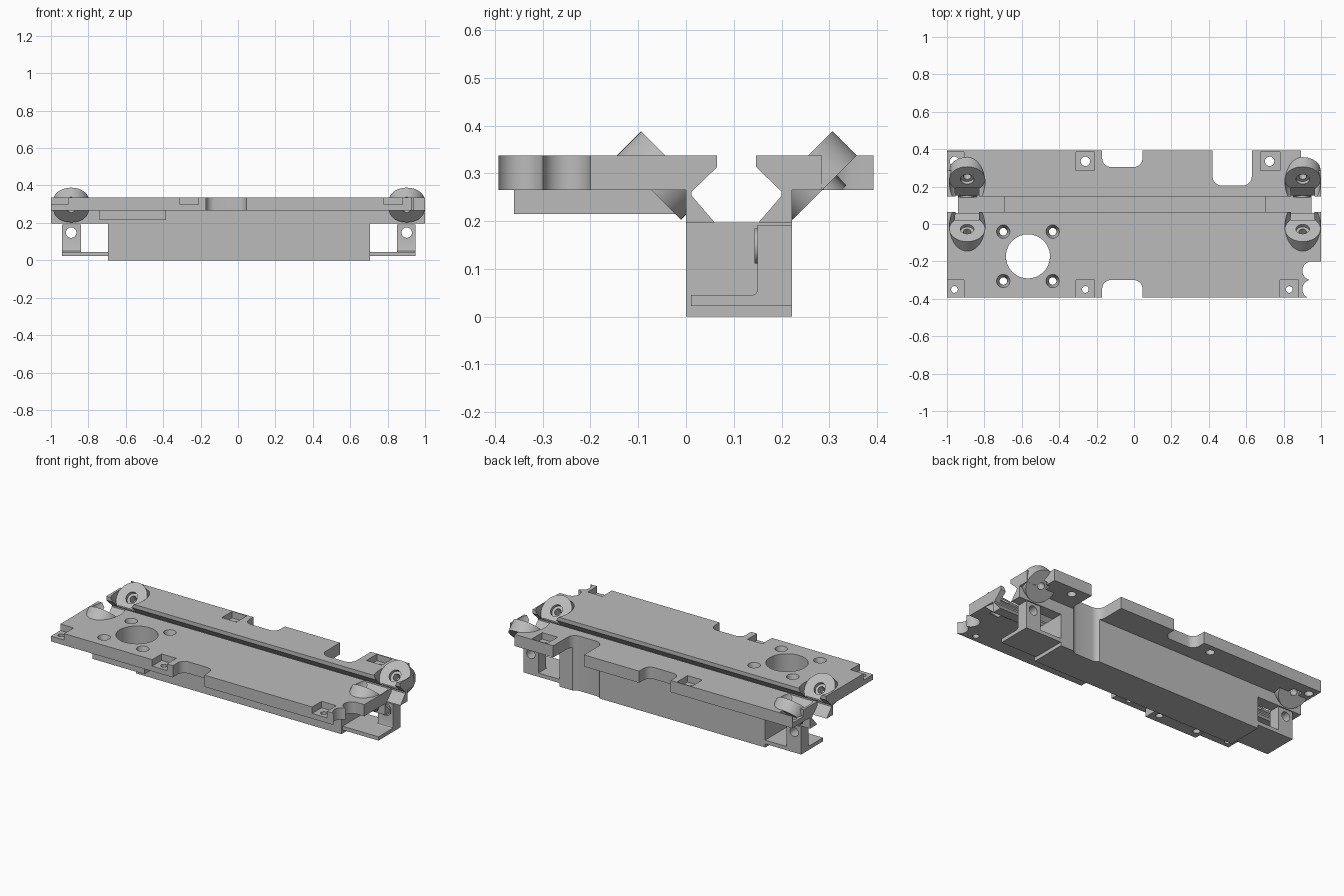
import bpy, bmesh, math
from mathutils import Matrix, Vector

cube = bpy.data.objects.get("Cube")
if cube:
    bpy.data.objects.remove(cube, do_unlink=True)

GREY = (0.5, 0.5, 0.5, 1)
mat = bpy.data.materials.new("machined grey")
mat.use_nodes = True
mat.diffuse_color = GREY
mat.node_tree.nodes["Principled BSDF"].inputs["Base Color"].default_value = GREY

MID = 0.106          # y of the rail channel's centre
CX = 0.005           # x of the spine's centre
LOW, TOP = 0.265, 0.337
WALL = 0.222         # back face of the spine


def finish(name, bm):
    bmesh.ops.recalc_face_normals(bm, faces=bm.faces)
    me = bpy.data.meshes.new(name)
    bm.to_mesh(me)
    bm.free()
    me.materials.append(mat)
    ob = bpy.data.objects.new(name, me)
    bpy.context.collection.objects.link(ob)
    return ob


def box(name, x0, x1, y0, y1, z0, z1, fillet=0):
    """Box between two corners, with optional rounded vertical edges."""
    bm = bmesh.new()
    bmesh.ops.create_cube(bm, size=1)
    for v in bm.verts:
        v.co = [a + (c + 0.5) * (b - a) for c, a, b in
                zip(v.co, (x0, y0, z0), (x1, y1, z1))]
    if fillet:
        edges = [e for e in bm.edges if abs(e.verts[0].co.z - e.verts[1].co.z) > 0.01]
        bmesh.ops.bevel(bm, geom=edges, offset=fillet, segments=8,
                        profile=0.5, affect='EDGES')
    return finish(name, bm)


def cyl(name, base, axis, radius, length, segments=48, end_radius=None):
    """Cylinder or cone from a base point along an axis."""
    bm = bmesh.new()
    axis = Vector(axis).normalized()
    place = Matrix.Translation(Vector(base) + axis * length / 2)
    turn = Vector((0, 0, 1)).rotation_difference(axis).to_matrix().to_4x4()
    bmesh.ops.create_cone(bm, cap_ends=True, segments=segments, radius1=radius,
                          radius2=end_radius or radius, depth=length,
                          matrix=place @ turn)
    return finish(name, bm)


def prism(name, profile, x0, x1):
    """Extrude a y-z profile along x."""
    bm = bmesh.new()
    face = bm.faces.new([bm.verts.new((x0, y, z)) for y, z in profile])
    new = bmesh.ops.extrude_face_region(bm, geom=[face])["geom"]
    bmesh.ops.translate(bm, vec=(x1 - x0, 0, 0),
                        verts=[v for v in new if isinstance(v, bmesh.types.BMVert)])
    return finish(name, bm)


def plate_profile(edge, wall, s):
    """Half of the deck: outer edge, V lip facing the channel, lower wall."""
    lip = [(0.041, TOP), (0.041, 0.313), (0.094, 0.262), (0.094, 0.253), (0.046, 0.197)]
    return ([(edge, LOW), (edge, TOP)] + [(MID - s * d, z) for d, z in lip]
            + [(wall, 0.197), (wall, LOW)])


def cut(target, *cutters):
    bpy.context.view_layer.objects.active = target
    for c in cutters:
        c.hide_render = True
        mod = target.modifiers.new("cut", 'BOOLEAN')
        mod.operation, mod.solver, mod.object = 'DIFFERENCE', 'EXACT', c
        bpy.ops.object.modifier_apply(modifier=mod.name)
        bpy.data.objects.remove(c, do_unlink=True)


def drill(target, x, y, r):
    cut(target, cyl("drill", (x, y, 0.15), (0, 0, 1), r, 0.3, 32))


# Two plates whose inner lips form the V rail channel
front_plate = prism("front_plate", plate_profile(-0.392, 0, 1), -1, 1)
back_plate = prism("back_plate", plate_profile(0.392, WALL, -1), -1, 1)

# Spine and motor pad below the plates
spine = box("spine", CX - 0.7, CX + 0.7, 0, WALL, 0, 0.197)
motor_pad = box("motor_pad", -0.74, -0.385, -0.36, 0, 0.215, LOW)

# Edge cutouts with rounded inner corners
cut(front_plate, box("cutter", -0.17, 0.045, -0.6, -0.3, 0.1, 0.5, 0.045))
cut(back_plate, box("cutter", -0.17, 0.045, 0.305, 0.6, 0.1, 0.5, 0.045))
for part in (back_plate, spine):
    cut(part, box("cutter", 0.42, 0.63, 0.205, 0.6, -0.1, 0.5, 0.05))

# Scalloped front corner and relieved back corner on the left end
for y in (-0.25, -0.348):
    cut(front_plate, cyl("cutter", (0.95, y, 0.2), (0, 0, 1), 0.05, 0.2),
        box("cutter", 0.95, 1.1, y - 0.05, y + 0.05, 0.2, 0.4))
cut(back_plate, box("cutter", 0.893, 1.3, 0.285, 0.7, 0.1, 0.5, 0.065))

# Square screw recesses with through holes
for x0, x1, hx in ((-1.1, -0.91, -0.96), (-0.31, -0.21, -0.26), (0.78, 0.88, 0.83)):
    cut(front_plate, box("cutter", x0, x1, -0.5, -0.3, 0.297, 0.4))
    drill(front_plate, hx, -0.35, 0.018)
for x0, x1, hx in ((-1.1, -0.91, -0.96), (-0.31, -0.21, -0.26), (0.675, 0.78, 0.725)):
    cut(back_plate, box("cutter", x0, x1, 0.285, 0.386, 0.297, 0.4))
    drill(back_plate, hx, 0.335, 0.025)

# Motor bore and its four countersunk screw holes
MX, MY = -0.567, -0.173
for part in (front_plate, motor_pad):
    drill(part, MX, MY, 0.118)
    for sx in (-1, 1):
        for sy in (-1, 1):
            x, y = MX + sx * 0.132, MY + sy * 0.132
            drill(part, x, y, 0.02)
            if part is front_plate:
                cut(part, cyl("cutter", (x, y, 0.285), (0, 0, 1), 0.02, 0.053, 32, 0.036))

# Tilted wheel seats in pairs across the channel, at both ends
R, THICK = 0.095, 0.072
for side, sx in (("right", -1), ("left", 1)):
    wheel_x = CX + sx * 0.897
    for end, plate, sy in (("front", front_plate, 1), ("back", back_plate, -1)):
        axis = Vector((0, sy, 1)).normalized()
        face = Vector((wheel_x, MID - sy * 0.133, 0.321))
        cut(plate, cyl("cutter", face, axis, R, 0.12))
        # Clearance slot through the lip
        lip = sorted((MID - sy * 0.088, MID - sy * 0.03))
        cut(plate, box("cutter", wheel_x - 0.06, wheel_x + 0.06,
                       lip[0], lip[1], 0.25, 0.4))
        # Screw bore through plate and seat
        seat = cyl(f"{end}_{side}_wheel_seat", face - axis * THICK, axis, R, THICK)
        cut(plate, cyl("cutter", face - axis * 0.1, axis, 0.036, 0.2, 32))
        edge = sorted((MID - sy * 0.094, MID + sy * 0.2))
        cut(seat, box("cutter", -1.2, 1.2, edge[0], edge[1], 0, 0.6),
            cyl("cutter", face - axis * 0.02, axis, 0.036, 0.1, 32),
            cyl("cutter", face - axis * 0.1, axis, 0.02, 0.2, 32))

    # End bracket: floor and filleted upright lug with a screw boss
    outer = CX + sx * 0.945
    prism(f"{side}_bracket_floor",
          [(0.01, 0.022), (WALL, 0.022), (WALL, 0.045), (0.01, 0.045)],
          CX + sx * 0.7, outer)
    lug = prism(f"{side}_bracket_lug",
                [(0.15, 0.04), (WALL, 0.04), (WALL, 0.192), (0.15, 0.192),
                 (0.15, 0.057), (0.147, 0.049), (0.139, 0.045), (0.139, 0.04)],
                CX + sx * 0.845, outer)
    boss = cyl(f"{side}_screw_boss", (wheel_x, 0.143, 0.148), (0, 1, 0), 0.037, 0.008)
    for part in (lug, boss):
        cut(part, cyl("cutter", (wheel_x, 0.1, 0.148), (0, 1, 0), 0.028, 0.2, 32))

# Smooth the round walls while keeping machined edges crisp
bpy.ops.object.select_all(action='DESELECT')
for ob in bpy.context.collection.objects:
    if ob.type == 'MESH':
        ob.select_set(True)
        bpy.context.view_layer.objects.active = ob
bpy.ops.object.shade_smooth_by_angle(angle=math.radians(30))
